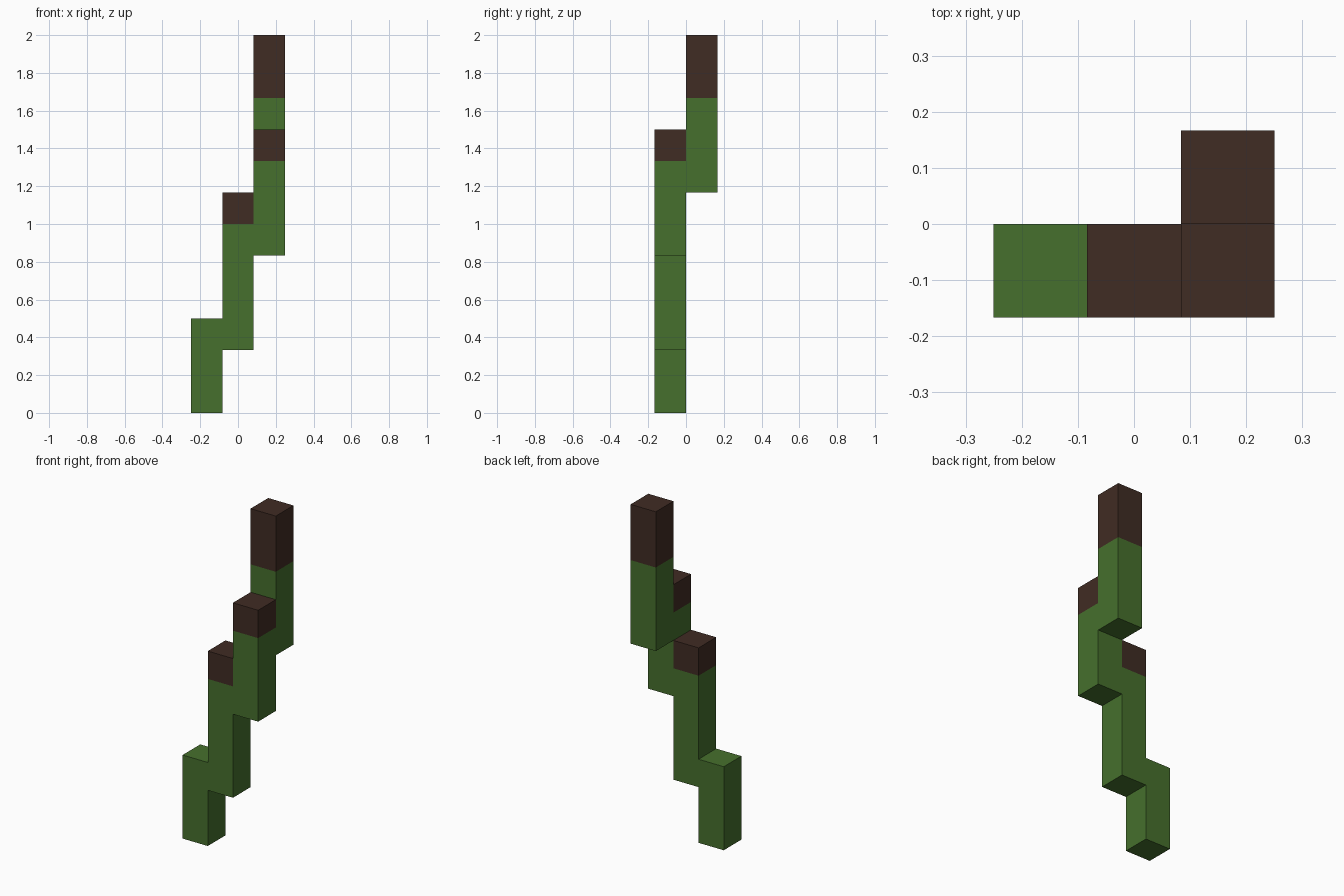
import bpy
import bmesh
from mathutils import Matrix, Vector

if "Cube" in bpy.data.objects:
    bpy.data.objects.remove(bpy.data.objects["Cube"], do_unlink=True)

UNIT = 1 / 6  # width of one block


def make_material(name, rgb):
    mat = bpy.data.materials.new(name)
    mat.use_nodes = True
    colour = (*rgb, 1.0)
    mat.diffuse_color = colour
    mat.node_tree.nodes["Principled BSDF"].inputs["Base Color"].default_value = colour
    return mat


green = make_material("leaf green", (0.061, 0.162, 0.026))
brown = make_material("bark brown", (0.051, 0.025, 0.017))


def column(name, x, y, bottom, top, tip):
    """Square column in block units; the part above height tip is brown."""
    bm = bmesh.new()
    size = Matrix.Diagonal((UNIT, UNIT, (top - bottom) * UNIT, 1))
    centre = Vector((x, y, (bottom + top) / 2)) * UNIT
    bmesh.ops.create_cube(bm, size=1, matrix=Matrix.Translation(centre) @ size)
    if tip < top:
        bmesh.ops.bisect_plane(bm, geom=bm.verts[:] + bm.edges[:] + bm.faces[:],
                               plane_co=(0, 0, tip * UNIT), plane_no=(0, 0, 1))
    for face in bm.faces:
        face.material_index = int(face.calc_center_median().z > tip * UNIT)
    mesh = bpy.data.meshes.new(name)
    bm.to_mesh(mesh)
    bm.free()
    mesh.materials.append(green)
    mesh.materials.append(brown)
    obj = bpy.data.objects.new(name, mesh)
    bpy.context.collection.objects.link(obj)


# Stepped columns, climbing from the base to the tip
column("base_stem", -1, -0.5, 0, 3, 3)
column("lower_stem", 0, -0.5, 2, 7, 6)
column("upper_stem", 1, -0.5, 5, 9, 8)
column("top_stem", 1, 0.5, 7, 12, 10)
